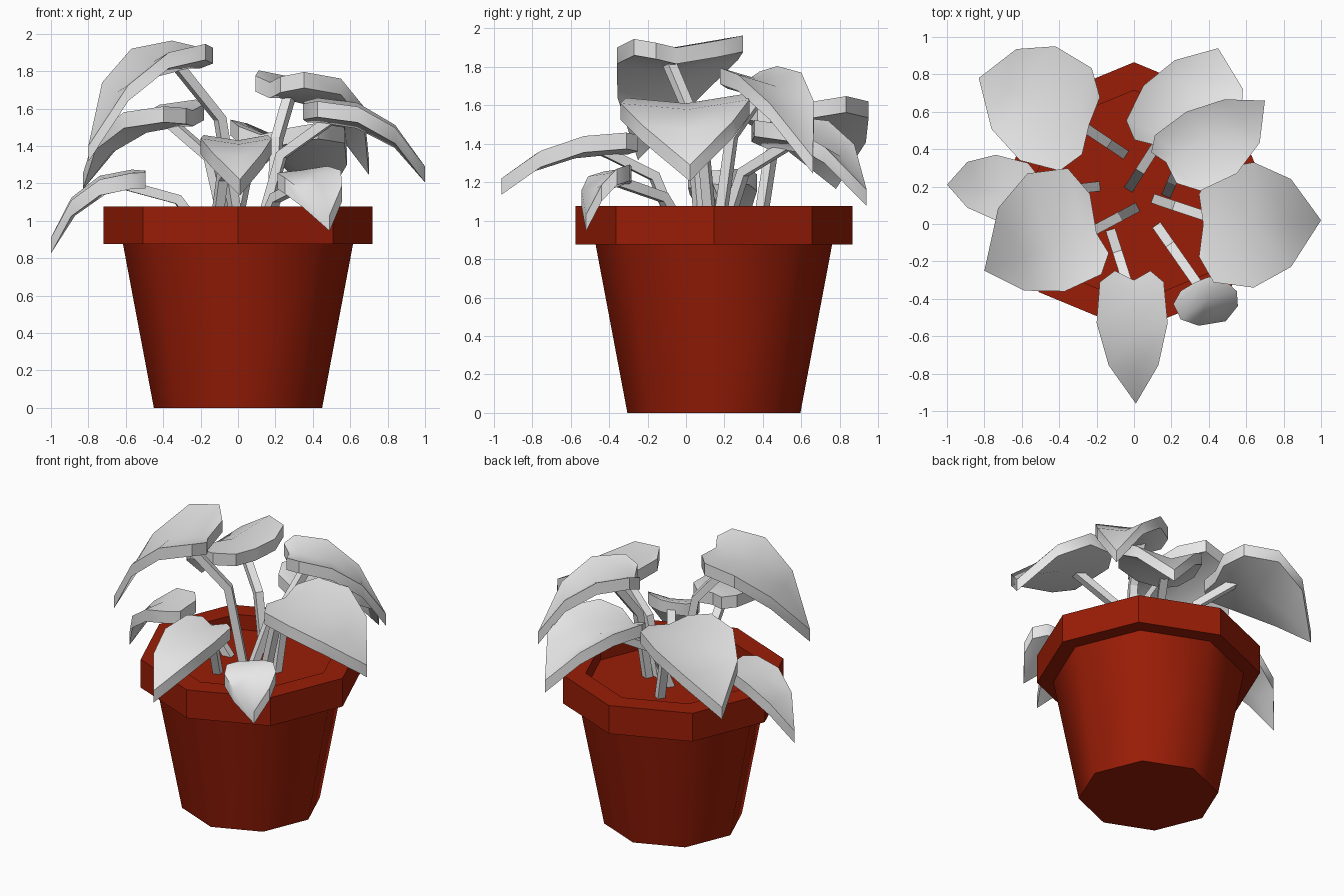
import bpy
import bmesh
from math import cos, sin, pi
from mathutils import Vector

cube = bpy.data.objects.get("Cube")
if cube:
    bpy.data.objects.remove(cube, do_unlink=True)


def make_material(name, color):
    mat = bpy.data.materials.new(name)
    mat.use_nodes = True
    mat.diffuse_color = (*color, 1)
    bsdf = next(n for n in mat.node_tree.nodes if n.type == "BSDF_PRINCIPLED")
    bsdf.inputs["Base Color"].default_value = (*color, 1)
    bsdf.inputs["Roughness"].default_value = 0.8
    return mat


terracotta = make_material("terracotta red", (0.32, 0.012, 0.002))
leaf_grey = make_material("pale grey", (0.84, 0.84, 0.84))


def finish(name, bm, mat):
    bmesh.ops.recalc_face_normals(bm, faces=bm.faces)
    mesh = bpy.data.meshes.new(name)
    bm.to_mesh(mesh)
    bm.free()
    mesh.materials.append(mat)
    obj = bpy.data.objects.new(name, mesh)
    bpy.context.collection.objects.link(obj)
    return obj


# Pot: eight-sided lathe, only the tapered wall is smooth
POT_Y = 0.145
SIDES = 8


def lathe(name, profile, mat, smooth_bands=()):
    bm = bmesh.new()
    rings = []
    for r, z in profile:
        rings.append([bm.verts.new((r * cos(2 * pi * i / SIDES),
                                    POT_Y + r * sin(2 * pi * i / SIDES), z))
                      for i in range(SIDES)])
    for band, (low, high) in enumerate(zip(rings, rings[1:])):
        for i in range(SIDES):
            j = (i + 1) % SIDES
            face = bm.faces.new((low[i], low[j], high[j], high[i]))
            face.smooth = band in smooth_bands
    bm.faces.new(rings[0][::-1])
    bm.faces.new(rings[-1])
    for ring in rings:
        for i in range(SIDES):
            edge = bm.edges.get((ring[i], ring[i - 1]))
            edge.smooth = False
    return finish(name, bm, mat)


lathe("pot", [(0.45, 0), (0.615, 0.875), (0.72, 0.875), (0.72, 1.075),
              (0.57, 1.075), (0.57, 0.97)], terracotta, smooth_bands=(0,))

# Leaf shape: rib position, edge position, relative width, relative droop
STATIONS = [(0, -0.04, 0.5, 0), (0.1, 0.08, 0.9, 0), (0.42, 0.42, 1, 0.1),
            (0.74, 0.74, 0.7, 0.42), (1, 1, 0, 1)]
THICKNESS = Vector((0, 0, -0.085))


def rib_point(notch, tip, u, droop):
    p = notch.lerp(tip, u)
    p.z = notch.z + (tip.z - notch.z) * droop
    return p


def make_leaf(name, notch, tip, side_a, side_b):
    bm = bmesh.new()
    middle = rib_point(notch, tip, 0.42, 0.1)
    rows = []
    for u, edge_u, width, droop in STATIONS:
        rib = rib_point(notch, tip, u, droop)
        edge = rib_point(notch, tip, edge_u, droop)
        if width:
            points = [edge + (side_a - middle) * width, rib,
                      edge + (side_b - middle) * width]
        else:
            points = [rib]
        rows.append([bm.verts.new(p) for p in points])
    for near, far in zip(rows, rows[1:]):
        for k in range(2):
            if len(far) > 1:
                bm.faces.new((near[k], near[k + 1], far[k + 1], far[k]))
            else:
                bm.faces.new((near[k], near[k + 1], far[0]))
    # thicken straight down into a solid slab
    top = list(bm.faces)
    lower = bmesh.ops.duplicate(bm, geom=list(bm.verts) + list(bm.edges) + top)
    twin = lower["vert_map"]
    rim = [rows[0][0], rows[0][1], rows[0][2]]
    rim += [row[2] for row in rows[1:-1]] + [rows[-1][0]]
    rim += [row[0] for row in rows[-2:0:-1]]
    for v in [v for row in rows for v in row]:
        twin[v].co += THICKNESS
    for i, v in enumerate(rim):
        w = rim[(i + 1) % len(rim)]
        bm.faces.new((v, w, twin[w], twin[v]))
    obj = finish(name, bm, leaf_grey)
    bpy.ops.object.select_all(action="DESELECT")
    obj.select_set(True)
    bpy.context.view_layer.objects.active = obj
    bpy.ops.object.shade_smooth_by_angle(angle=pi / 4.5)


# Stem: square bar rising, then bending outward under its leaf
def make_stem(name, root, end):
    knee = Vector((*root.lerp(end, 0.3).xy, root.z + 0.68 * (end.z - root.z)))
    path = [root, knee, end]
    bm = bmesh.new()
    out = Vector((end.x - root.x, end.y - root.y, 0)).normalized()
    across = Vector((-out.y, out.x, 0)) * 0.026
    rings = []
    for i, p in enumerate(path):
        along = (path[min(i + 1, 2)] - path[max(i - 1, 0)]).normalized()
        depth = along.cross(across)
        rings.append([bm.verts.new(p + across * a + depth * b)
                      for a, b in ((1, 1), (-1, 1), (-1, -1), (1, -1))])
    for low, high in zip(rings, rings[1:]):
        for k in range(4):
            m = (k + 1) % 4
            bm.faces.new((low[k], low[m], high[m], high[k]))
    bm.faces.new(rings[0])
    bm.faces.new(rings[-1])
    finish(name, bm, leaf_grey)


# Each plant part: rib notch, tip, two widest points, stem root
PLANT = {
    "back_right": ((-.24, .53, 1.59), (-.83, .78, 1.25),
                   (-.42, .95, 1.62), (-.61, .34, 1.58), (-.06, .38)),
    "back_left": ((.12, .42, 1.46), (.45, .94, 1.16),
                  (.05, .74, 1.52), (.57, .52, 1.5), (-.02, .2)),
    "upper_left": ((.17, .33, 1.74), (.7, .66, 1.33),
                   (.28, .6, 1.77), (.55, .27, 1.76), (.18, .17)),
    "upper_right": ((-.2, -.05, 1.9), (-.8, -.25, 1.4),
                    (-.57, .27, 1.92), (-.37, -.36, 1.9), (0, .08)),
    "side_left": ((.37, 0, 1.61), (1, .02, 1.29),
                  (.64, .33, 1.63), (.64, -.34, 1.61), (.12, .13)),
    "front": ((0, -.3, 1.43), (.01, -.96, 1.22),
              (.18, -.53, 1.44), (-.2, -.53, 1.44), (-.12, -.05)),
    "front_left": ((.33, -.31, 1.27), (.49, -.52, 1.03),
                   (.55, -.36, 1.27), (.25, -.51, 1.23), (.13, -.02)),
    "side_right": ((-.5, .14, 1.26), (-1, .21, .91),
                   (-.74, .37, 1.24), (-.74, .02, 1.22), (-.2, .2)),
}

for name, (*corners, root) in PLANT.items():
    notch, tip, side_a, side_b = map(Vector, corners)
    make_leaf(name + "_leaf", notch, tip, side_a, side_b)
    end = rib_point(notch, tip, 0.2, 0.03) + THICKNESS * 0.7
    make_stem(name + "_stem", Vector((*root, 0.95)), end)
